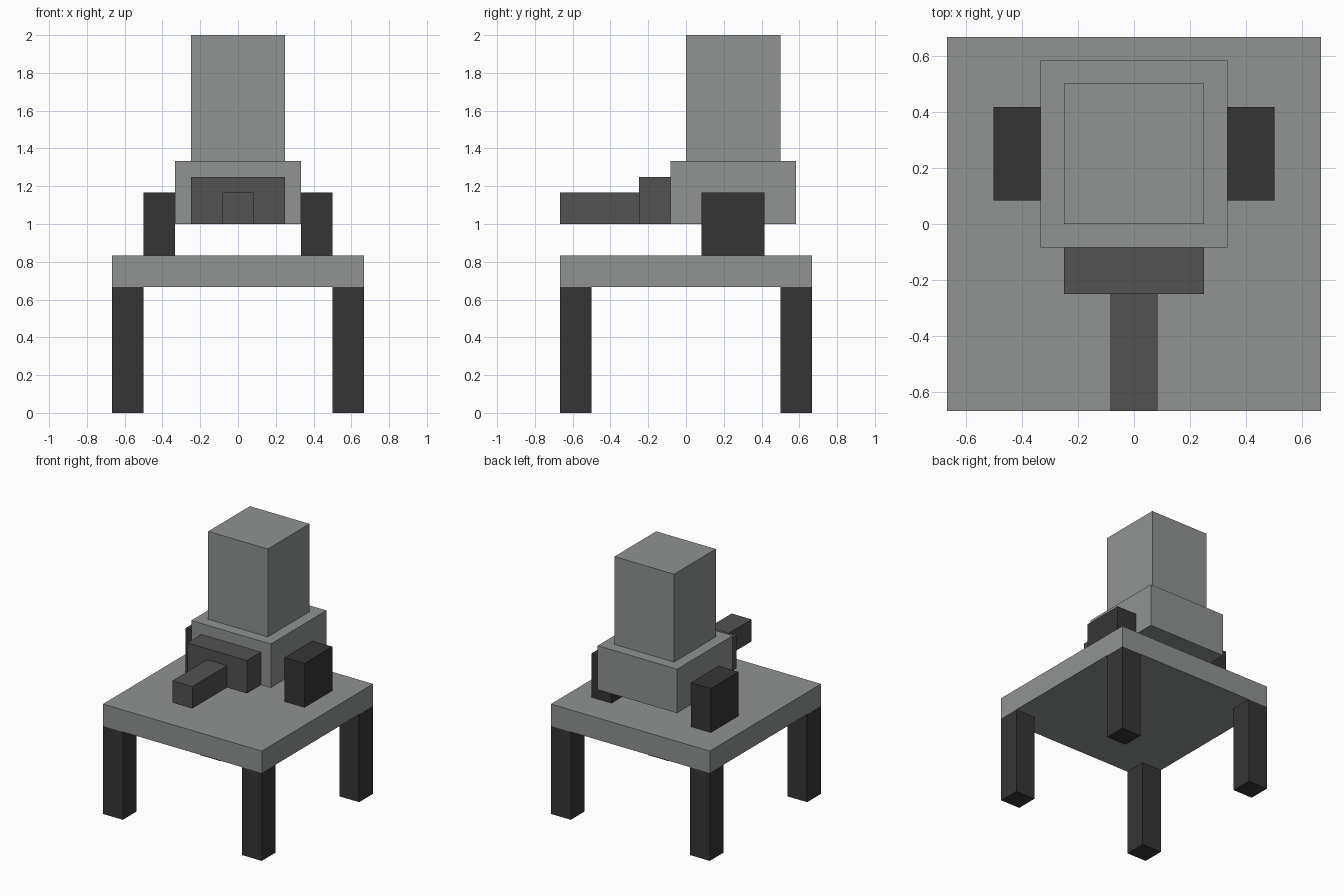
import bpy
import bmesh
from mathutils import Matrix, Vector

cube = bpy.data.objects.get("Cube")
if cube:
    bpy.data.objects.remove(cube, do_unlink=True)

U = 1 / 12  # modelling unit


def make_material(name, color):
    mat = bpy.data.materials.new(name)
    mat.use_nodes = True
    mat.diffuse_color = color
    mat.node_tree.nodes["Principled BSDF"].inputs["Base Color"].default_value = color
    return mat


light_grey = make_material("light grey", (0.279, 0.292, 0.289, 1))
mid_grey = make_material("mid grey", (0.084, 0.084, 0.084, 1))
dark_grey = make_material("dark grey", (0.036, 0.036, 0.036, 1))


def box(name, low, high, mat):
    """Box between two opposite corners, given in modelling units."""
    low, high = Vector(low) * U, Vector(high) * U
    bm = bmesh.new()
    bmesh.ops.create_cube(bm, size=1, matrix=Matrix.Translation((low + high) / 2)
                          @ Matrix.Diagonal((*(high - low), 1)))
    mesh = bpy.data.meshes.new(name)
    bm.to_mesh(mesh)
    bm.free()
    mesh.materials.append(mat)
    obj = bpy.data.objects.new(name, mesh)
    bpy.context.collection.objects.link(obj)
    return obj


# Table: slab on four corner legs
box("platform", (-8, -8, 8), (8, 8, 10), light_grey)
for y, end in ((-8, "front"), (6, "back")):
    for x, side in ((6, "left"), (-8, "right")):
        box(f"{end}_{side}_leg", (x, y, 0), (x + 2, y + 2, 8), dark_grey)

# Side brackets holding the body above the slab
for x, side in ((4, "left"), (-6, "right")):
    box(f"{side}_bracket", (x, 1, 10), (x + 2, 5, 14), dark_grey)

# Body with tall block on top
box("body", (-4, -1, 12), (4, 7, 16), light_grey)
box("tower", (-3, 0, 16), (3, 6, 24), light_grey)

# Forward mount and barrel
box("barrel_mount", (-3, -3, 12), (3, -1, 15), mid_grey)
box("barrel", (-1, -8, 12), (1, -3, 14), mid_grey)
